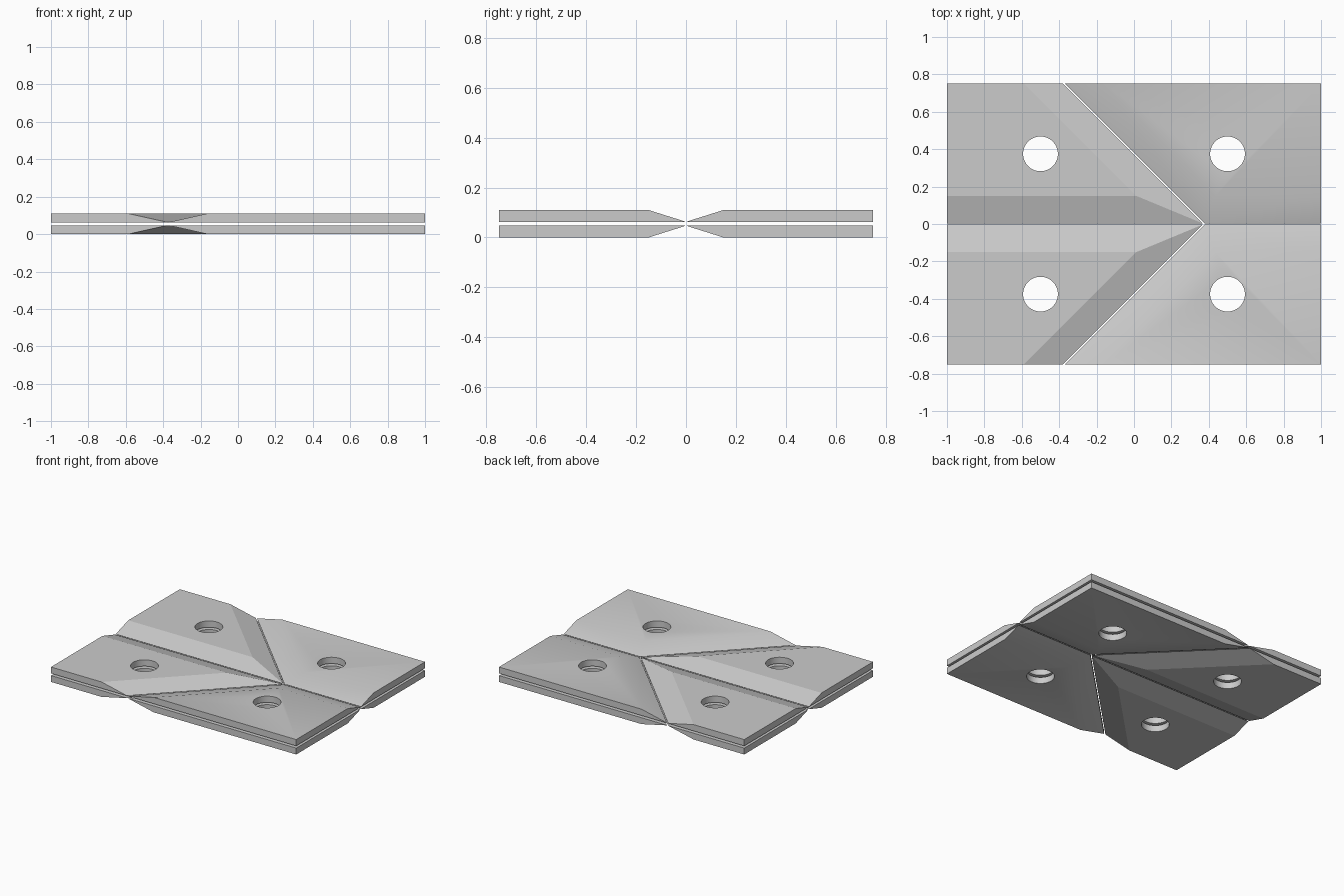
import bpy, bmesh, math
from mathutils import Vector

HALF_X, HALF_Y = 1.0, 0.75
THICK, HEIGHT = 0.047, 0.11
APEX = 0.375          # x where the four creases meet
BEVEL, GAP, LIP = 0.15, 0.004, 0.001

cube = bpy.data.objects.get("Cube")
if cube:
    bpy.data.objects.remove(cube, do_unlink=True)

grey = bpy.data.materials.new("panel_grey")
grey.use_nodes = True
grey.diffuse_color = (0.6, 0.6, 0.6, 1)
grey.node_tree.nodes["Principled BSDF"].inputs["Base Color"].default_value = (0.6, 0.6, 0.6, 1)


def link(name, bm):
    mesh = bpy.data.meshes.new(name)
    bm.to_mesh(mesh)
    bm.free()
    obj = bpy.data.objects.new(name, mesh)
    bpy.context.collection.objects.link(obj)
    return obj


def cut(bm, point, normal):
    """Slice away everything beyond a plane and cap the opening."""
    res = bmesh.ops.bisect_plane(bm, geom=bm.verts[:] + bm.edges[:] + bm.faces[:],
                                 plane_co=point, plane_no=normal, clear_outer=True)
    edges = [e for e in res["geom_cut"] if isinstance(e, bmesh.types.BMEdge)]
    bmesh.ops.contextual_create(bm, geom=edges)


def panel(name, side, sy, top, cutter):
    """One quarter panel, with a chamfer sloping down to each crease."""
    bm = bmesh.new()
    bmesh.ops.create_cube(bm, size=2)
    for v in bm.verts:
        v.co = (v.co.x * HALF_X, (v.co.y + 1) / 2 * HALF_Y, (v.co.z + 1) / 2 * THICK)
    diagonal = Vector((-side, -side, 0)).normalized()
    for origin, outward in ((Vector((0, 0, 0)), Vector((0, -1, 0))),
                            (Vector((APEX, 0, 0)), diagonal)):
        edge = origin - outward * GAP
        cut(bm, edge, outward)
        slope = outward * (THICK - LIP) + Vector((0, 0, BEVEL - GAP))
        cut(bm, edge + Vector((0, 0, LIP)), slope.normalized())
    # mirror into the right quarter and layer
    for v in bm.verts:
        v.co.y *= sy
        v.co.z = HEIGHT - THICK + v.co.z if top else THICK - v.co.z
    bmesh.ops.recalc_face_normals(bm, faces=bm.faces)
    obj = link(name, bm)

    # bolt hole
    mod = obj.modifiers.new("hole", 'BOOLEAN')
    mod.operation, mod.solver, mod.object = 'DIFFERENCE', 'EXACT', cutter
    deps = bpy.context.evaluated_depsgraph_get()
    mesh = bpy.data.meshes.new_from_object(obj.evaluated_get(deps))
    obj.modifiers.clear()
    obj.data = mesh
    mesh.materials.clear()
    mesh.materials.append(grey)
    # blended chamfers on the wide panels, crisp ones on the narrow panels
    mesh.shade_smooth()
    mesh.set_sharp_from_angle(angle=math.radians(30 if side > 0 else 12))


for side, side_name in ((1, "left"), (-1, "right")):
    for sy, depth_name in ((1, "back"), (-1, "front")):
        bm = bmesh.new()
        bmesh.ops.create_cone(bm, cap_ends=True, segments=64, radius1=0.093,
                              radius2=0.093, depth=1)
        cutter = link(f"{depth_name}_{side_name}_hole_cutter", bm)
        cutter.location = (side * 0.5, sy * 0.375, HEIGHT / 2)
        cutter.hide_render = True
        cutter.display_type = 'WIRE'
        for top in (True, False):
            layer = "upper" if top else "lower"
            panel(f"{layer}_{depth_name}_{side_name}_panel", side, sy, top, cutter)
        cutter.hide_viewport = True
